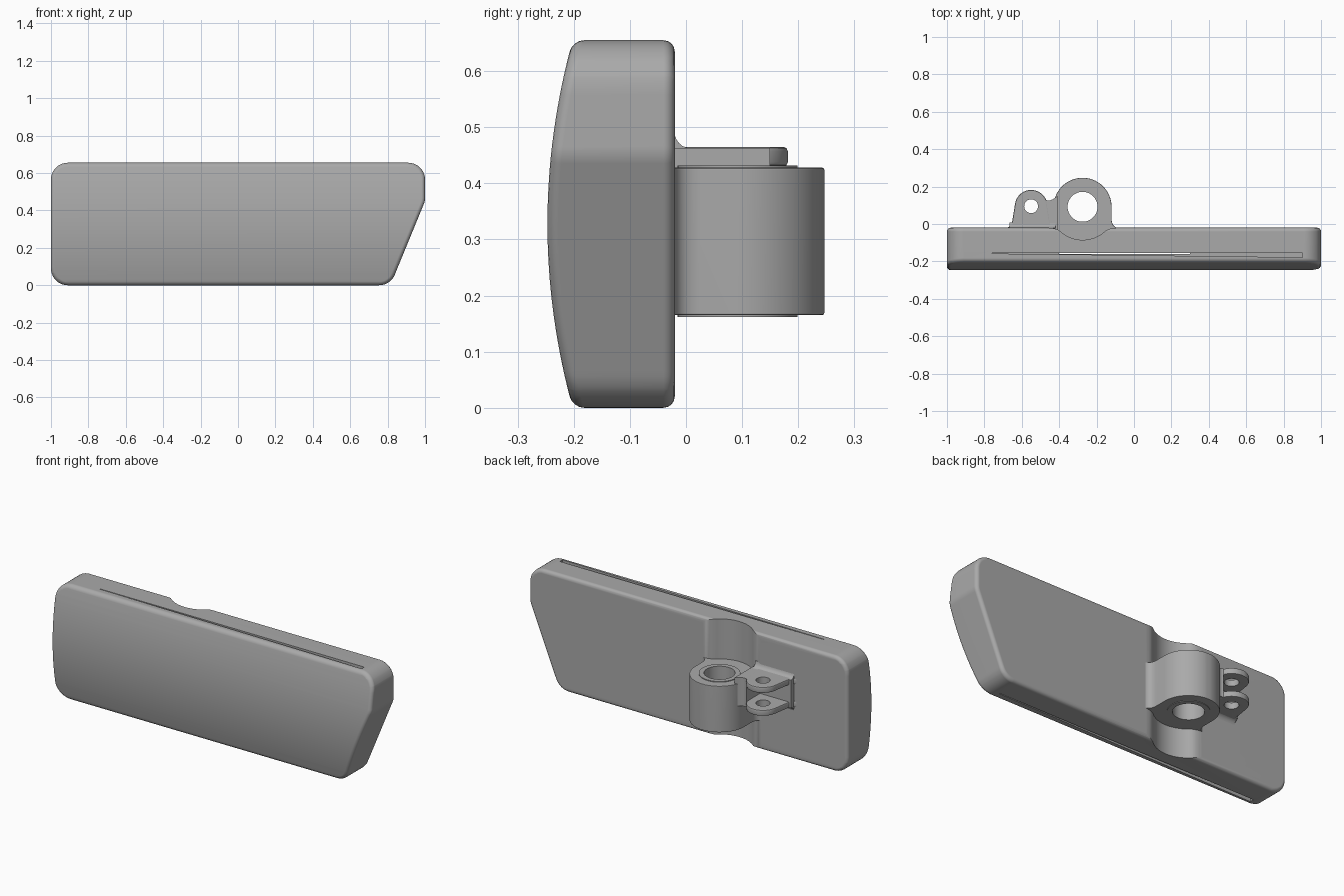
import bpy, bmesh, math
from mathutils import Vector

cube = bpy.data.objects.get("Cube")
if cube:
    bpy.data.objects.remove(cube)

grey = bpy.data.materials.new("plain_grey")
grey.use_nodes = True
COLOR = (0.4, 0.4, 0.4, 1)
grey.diffuse_color = COLOR
grey.node_tree.nodes["Principled BSDF"].inputs["Base Color"].default_value = COLOR

PLACE = {"x": lambda a, b, h: (h, a, b),
         "y": lambda a, b, h: (a, h, b),
         "z": lambda a, b, h: (a, b, h)}


def finish(bm, name):
    bmesh.ops.recalc_face_normals(bm, faces=bm.faces)
    mesh = bpy.data.meshes.new(name)
    bm.to_mesh(mesh)
    bm.free()
    mesh.materials.append(grey)
    obj = bpy.data.objects.new(name, mesh)
    bpy.context.collection.objects.link(obj)
    return obj


def prism_mesh(pts, lo, hi, axis, bevel=0, segments=2):
    """Extrude a closed 2D profile along an axis, rounding its rims."""
    bm = bmesh.new()
    place = PLACE[axis]
    a = [bm.verts.new(place(p[0], p[1], lo)) for p in pts]
    b = [bm.verts.new(place(p[0], p[1], hi)) for p in pts]
    caps = [bm.faces.new(a), bm.faces.new(b[::-1])]
    for i in range(len(pts)):
        j = (i + 1) % len(pts)
        bm.faces.new((a[i], b[i], b[j], a[j]))
    bmesh.ops.recalc_face_normals(bm, faces=bm.faces)
    if bevel:
        rims = [e for f in caps for e in f.edges]
        bmesh.ops.bevel(bm, geom=rims, offset=bevel, segments=segments,
                        profile=0.5, affect='EDGES', clamp_overlap=False)
    return bm


def prism(name, *args, **kw):
    return finish(prism_mesh(*args, **kw), name)


def arc(cx, cy, r, start, end, n):
    return [(cx + r * math.cos(math.radians(start + (end - start) * i / n)),
             cy + r * math.sin(math.radians(start + (end - start) * i / n)))
            for i in range(n + 1)]


def curve(p, c, q, n=6):
    """Quadratic fillet from p to q."""
    p, c, q = Vector(p), Vector(c), Vector(q)
    return [tuple(p * (1 - t) ** 2 + c * 2 * t * (1 - t) + q * t * t)
            for t in (i / n for i in range(n + 1))]


def rounded(corners, n=10):
    """Polygon with each (x, y, radius) corner rounded."""
    pts = []
    for i, (x, y, r) in enumerate(corners):
        p = Vector((x, y))
        u = (Vector(corners[i - 1][:2]) - p).normalized()
        v = (Vector(corners[(i + 1) % len(corners)][:2]) - p).normalized()
        half = u.angle(v) / 2
        centre = p + (u + v).normalized() * r / math.sin(half)
        s = p + u * r / math.tan(half) - centre
        e = p + v * r / math.tan(half) - centre
        total = s.angle(e)
        for k in range(n + 1):
            t = total * k / n
            pts.append(tuple(centre + (s * math.sin(total - t) + e * math.sin(t)) / math.sin(total)))
    return pts


def cut(obj, cutter):
    mod = obj.modifiers.new("cut", 'BOOLEAN')
    mod.operation = 'DIFFERENCE'
    mod.solver = 'EXACT'
    mod.object = cutter
    bpy.context.view_layer.objects.active = obj
    bpy.ops.object.modifier_apply(modifier=mod.name)
    bpy.data.objects.remove(cutter)


def mirrored(half, cx):
    """Complete a right-hand half profile about x = cx."""
    return [(cx + x, y) for x, y in half] + [(cx - x, y) for x, y in half[::-1]]


# Housing: rounded slanted outline with a front bulging over its height
H = 0.655
bm = prism_mesh(rounded([(-1, 0, .09), (.815, 0, .09), (1, .45, .08), (1, H, .09), (-1, H, .09)]),
                -.202, -.02, "y", bevel=.02, segments=4)
for i in range(1, 20):
    bmesh.ops.bisect_plane(bm, geom=bm.verts[:] + bm.edges[:] + bm.faces[:],
                           plane_co=(0, 0, H * i / 20), plane_no=(0, 0, 1))
for v in bm.verts:
    if v.co.y < -.17:
        v.co.y -= .045 * (1 - (v.co.z / H * 2 - 1) ** 2)
housing = finish(bm, "housing")

# Full-height channel behind the barrel
BX, BY = -.275, .092
lower = arc(0, BY, .177, -90, -51, 10)
channel = lower + curve(lower[-1], (.136, -.02), (.19, -.0195))[1:] + [(.19, .3)]
cut(housing, prism("channel_cutter", mirrored(channel, BX), -.1, 1, "z"))

# Tapered slots in the top and bottom edges and a fine slit joining them
slots = [([(-.76, -.154), (.9, -.154), (.9, -.178), (-.76, -.158)], .5, .8),
         ([(.74, -.154), (-.9, -.154), (-.9, -.178), (.74, -.158)], -.1, .15),
         ([(-.4, -.156), (.3, -.156), (.3, -.16), (-.4, -.16)], -.2, .9)]
for pts, lo, hi in slots:
    cut(housing, prism("slot_cutter", pts, lo, hi, "z"))

# Pivot barrel with web and flared foot
half = (arc(0, BY, .155, 90, 0, 20) + curve((.155, .025), (.157, -.018), (.195, -.022))
        + [(.15, -.06), (.13, -.11)])
barrel = prism("pivot_barrel", mirrored(half[1:], BX), .165, .428, "z", bevel=.004)
cut(barrel, prism("bore_cutter", arc(BX, BY, .09, 0, 352.5, 47), 0, 1, "z"))

# Bushing lining the bore
bushing = prism("bushing", arc(BX, BY, .107, 0, 352.5, 47), .162, .432, "z")
cut(bushing, prism("bore_cutter", arc(BX, BY, .08, 0, 352.5, 47), 0, 1, "z"))

# Pair of eyelet lugs beside the barrel
LX, LY = -.55, .095
half = (arc(0, LY, .087, 90, 10, 14) + curve((.1, .02), (.105, -.018), (.14, -.022))
        + [(.14, -.05)])
parts = [housing, barrel, bushing]
for name, lo in (("lower_lug", .30), ("upper_lug", .43)):
    lug = prism(name, mirrored(half[1:], LX), lo, lo + .035, "z", bevel=.008)
    cut(lug, prism("eye_cutter", arc(LX, LY, .037, 0, 348.75, 31), 0, 1, "z"))
    parts.append(lug)

# Filleted foot behind the lugs and the thin wall joining them to the barrel
foot = (curve((-.022, .495), (-.018, .465), (.008, .462))
        + curve((.008, .303), (-.018, .3), (-.022, .27)) + [(-.05, .27), (-.05, .495)])
parts.append(prism("lug_foot", foot, -.665, -.42, "x"))
wall = [(-.47, -.04), (-.47, .11)] + curve((-.47, .13), (-.45, .115), (-.41, .15)) + [(-.41, -.04)]
parts.append(prism("lug_wall", wall, .302, .463, "z"))

# Smooth shading with crisp edges
for obj in parts:
    bpy.ops.object.select_all(action='DESELECT')
    obj.select_set(True)
    bpy.context.view_layer.objects.active = obj
    bpy.ops.object.shade_smooth_by_angle(angle=math.radians(35))
    mod = obj.modifiers.new("even_normals", 'WEIGHTED_NORMAL')
    mod.keep_sharp = True
